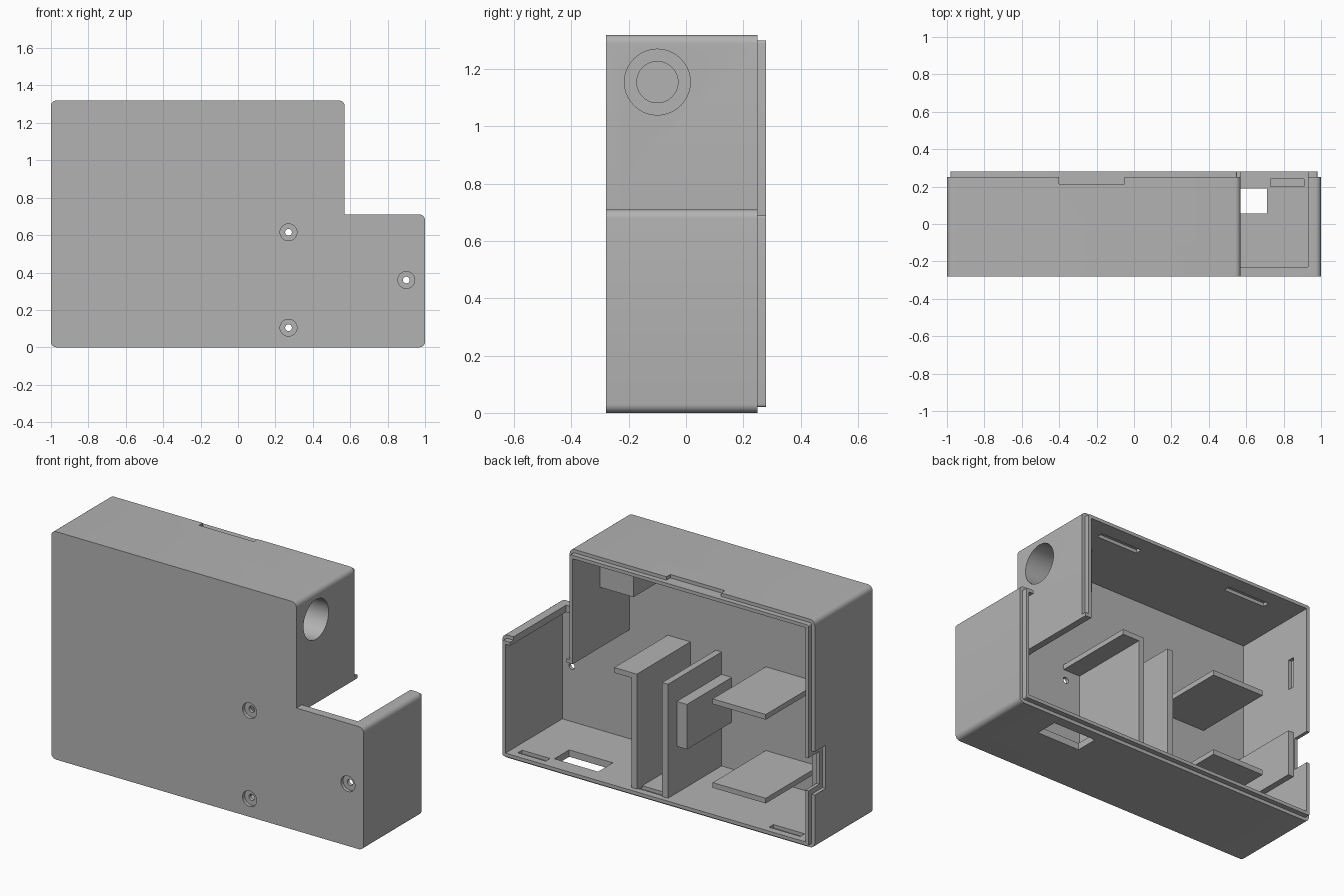
import bpy, bmesh, math
from mathutils import Matrix

if "Cube" in bpy.data.objects:
    bpy.data.objects.remove(bpy.data.objects["Cube"])

grey = bpy.data.materials.new("plain grey")
grey.diffuse_color = (0.45, 0.45, 0.45, 1)
grey.use_nodes = True
grey.node_tree.nodes["Principled BSDF"].inputs["Base Color"].default_value = grey.diffuse_color


def finish(name, bm):
    bmesh.ops.recalc_face_normals(bm, faces=bm.faces)
    me = bpy.data.meshes.new(name)
    bm.to_mesh(me)
    bm.free()
    me.materials.append(grey)
    ob = bpy.data.objects.new(name, me)
    bpy.context.collection.objects.link(ob)
    return ob


def box(name, x0, x1, y0, y1, z0, z1):
    bm = bmesh.new()
    bmesh.ops.create_cube(bm, size=1)
    for v in bm.verts:
        v.co = ((x0 + x1) / 2 + v.co.x * (x1 - x0),
                (y0 + y1) / 2 + v.co.y * (y1 - y0),
                (z0 + z1) / 2 + v.co.z * (z1 - z0))
    return finish(name, bm)


def cylinder(name, centre, r, depth, axis):
    bm = bmesh.new()
    rot = Matrix.Rotation(math.pi / 2, 4, 'Y' if axis == 'X' else 'X')
    bmesh.ops.create_cone(bm, cap_ends=True, segments=40, radius1=r, radius2=r,
                          depth=depth, matrix=Matrix.Translation(centre) @ rot)
    return finish(name, bm)


def l_prism(name, inset, r, y0, y1):
    """L-shaped outline moved inwards by inset, outer corners rounded by r."""
    i = inset
    corners = [(-1 + i, i, 180), (1 - i, i, 270), (1 - i, 0.71 - i, 0),
               (0.57 - i, 0.71 - i, None), (0.57 - i, 1.32 - i, 0), (-1 + i, 1.32 - i, 90)]
    pts = []
    for x, z, start in corners:
        if start is None or r == 0:
            pts.append((x, z))
            continue
        mid = math.radians(start + 45)
        cx = x - math.copysign(r, math.cos(mid))
        cz = z - math.copysign(r, math.sin(mid))
        for k in range(7):
            a = math.radians(start + 15 * k)
            pts.append((cx + r * math.cos(a), cz + r * math.sin(a)))
    bm = bmesh.new()
    f = bm.faces.new([bm.verts.new((x, y0, z)) for x, z in pts])
    ext = bmesh.ops.extrude_face_region(bm, geom=[f])
    for v in ext['geom']:
        if isinstance(v, bmesh.types.BMVert):
            v.co.y = y1
    return finish(name, bm)


def combine(target, other, operation='DIFFERENCE'):
    mod = target.modifiers.new("cut", 'BOOLEAN')
    mod.operation, mod.solver, mod.object = operation, 'EXACT', other
    bpy.context.view_layer.objects.active = target
    bpy.ops.object.modifier_apply(modifier=mod.name)
    bpy.data.objects.remove(other)


# Hollow shell with a stepped lip round the open back
shell = l_prism("shell", 0, 0.03, -0.28, 0.25)
combine(shell, l_prism("lip", 0.02, 0.01, -0.1, 0.28), 'UNION')
combine(shell, l_prism("cavity", 0.04, 0, -0.24, 0.4))

# Socket block under the ceiling with a stepped round bore
combine(shell, box("socket_block", 0.315, 0.55, -0.26, 0.03, 1.02, 1.30), 'UNION')
combine(shell, cylinder("bore", (0.5, -0.1, 1.155), 0.115, 0.3, 'X'))
combine(shell, cylinder("small_bore", (0.4, -0.1, 1.155), 0.072, 0.4, 'X'))

# Countersunk screw holes in the front wall
for x, z in ((0.27, 0.615), (0.27, 0.105), (0.9, 0.36)):
    combine(shell, cylinder("screw_head", (x, -0.28, z), 0.045, 0.04, 'Y'))
    combine(shell, cylinder("screw_hole", (x, -0.26, z), 0.018, 0.1, 'Y'))

# Openings, edge notches and shallow clip slots
cuts = [
    (0.57, 0.93, -0.23, 0.4, 0.6, 0.8),          # open top of the low section
    (0.43, 0.71, 0.055, 0.19, -0.1, 0.1),        # floor opening
    (-0.4, -0.05, 0.215, 0.4, 1.30, 1.4),        # top edge notch
    (-1.1, -0.98, 0.15, 0.4, 0.31, 0.56),        # side recess
    (-1.1, -0.9, 0.18, 0.4, 0.34, 0.53),         # side through notch
    (-0.98, -0.9, 0.13, 0.17, 0.85, 1.03),       # side clip slot
]
cuts += [(a, b, 0.2, 0.24, 0.02, 0.1) for a, b in ((0.73, 0.91), (-0.02, 0.16), (-0.9, -0.7))]
cuts += [(a, b, 0.15, 0.19, 1.2, 1.30) for a, b in ((0.11, 0.38), (-0.77, -0.50))]
for c in cuts:
    combine(shell, box("cutter", *c))

bpy.ops.object.select_all(action='DESELECT')
shell.select_set(True)
bpy.context.view_layer.objects.active = shell
bpy.ops.object.shade_smooth_by_angle(angle=math.radians(30))

# Inner partitions, shelves and pads, rooted slightly into the walls
F = -0.25
box("bracket_wall", 0.14, 0.175, F, 0.25, 0.03, 0.705)
box("bracket_flange", 0.17, 0.285, F, 0.25, 0.675, 0.705)
box("divider", -0.06, -0.022, F, 0.25, 0.03, 0.70)
box("divider_block", -0.125, -0.05, F, 0.17, 0.31, 0.57)
for name, z in (("upper_shelf", 0.66), ("lower_shelf", 0.175)):
    box(name, -0.683, -0.343, F, 0.246, z, z + 0.03)
box("side_pad", -0.97, -0.925, F, 0.17, 0.30, 0.57)
